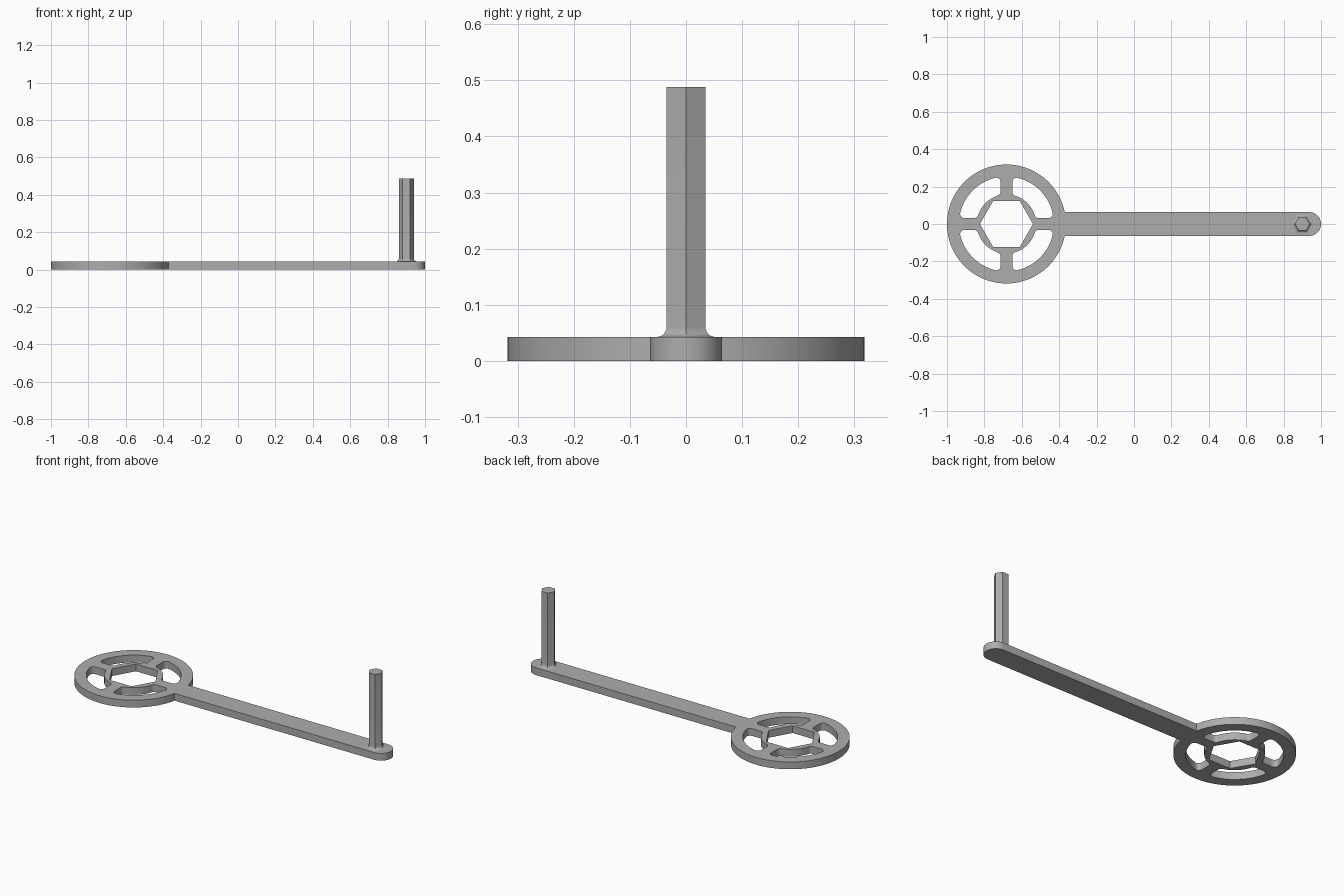
import bpy, bmesh
from math import sin, cos, pi, asin, sqrt, atan2

if "Cube" in bpy.data.objects:
    bpy.data.objects.remove(bpy.data.objects["Cube"])

THICK = 0.043
WHEEL_X, WHEEL_R = -0.682, 0.318
ARM = 0.064            # half width of the arm
PIN_X, PIN_R, PIN_TOP = 0.9, 0.04, 0.488

grey = bpy.data.materials.new("plain grey")
grey.use_nodes = True
colour = (0.42, 0.42, 0.42, 1)
grey.diffuse_color = colour
grey.node_tree.nodes["Principled BSDF"].inputs["Base Color"].default_value = colour


def arc(cx, cy, r, a, b, n):
    """Points on an arc from angle a to angle b."""
    return [(cx + r * cos(a + (b - a) * i / n), cy + r * sin(a + (b - a) * i / n))
            for i in range(n + 1)]


def finish(name, mesh):
    mesh.materials.clear()
    mesh.materials.append(grey)
    ob = bpy.data.objects.new(name, mesh)
    bpy.context.collection.objects.link(ob)
    bpy.ops.object.select_all(action='DESELECT')
    ob.select_set(True)
    bpy.context.view_layer.objects.active = ob
    bpy.ops.object.shade_smooth_by_angle(angle=pi / 6)
    return ob


def slot(inner, outer, half_spoke, f):
    """First-quadrant ring slot with rounded corners, about the origin."""
    k = half_spoke + f
    xo, xi = sqrt((outer - f) ** 2 - k * k), sqrt((inner + f) ** 2 - k * k)
    ao, ai = atan2(k, xo), atan2(k, xi)
    pts = arc(xi, k, f, pi + ai, 1.5 * pi, 6)
    pts += arc(xo, k, f, -pi / 2, ao, 6)
    pts += arc(0, 0, outer, ao, pi / 2 - ao, 20)[1:-1]
    pts += arc(k, xo, f, pi / 2 - ao, pi, 6)
    pts += arc(k, xi, f, pi, 1.5 * pi - ai, 6)
    pts += arc(0, 0, inner, pi / 2 - ai, ai, 14)[1:-1]
    return pts


# Flat body: wheel and arm outline, hexagonal opening and four slots
join = asin(ARM / WHEEL_R)
outline = arc(WHEEL_X, 0, WHEEL_R, join, 2 * pi - join, 96)
outline += arc(1 - ARM, 0, ARM, -pi / 2, pi / 2, 24)
loops = [outline, arc(WHEEL_X, 0, 0.142, 0, 2 * pi, 6)[:-1]]
quadrant = slot(0.158, 0.254, 0.032, 0.022)
for q in range(4):
    c, s = cos(q * pi / 2), sin(q * pi / 2)
    loops.append([(WHEEL_X + x * c - y * s, x * s + y * c) for x, y in quadrant])

curve = bpy.data.curves.new("body_profile", 'CURVE')
curve.dimensions = '2D'
curve.fill_mode = 'BOTH'
curve.extrude = THICK / 2
for loop in loops:
    spline = curve.splines.new('POLY')
    spline.points.add(len(loop) - 1)
    for p, (x, y) in zip(spline.points, loop):
        p.co = (x, y, 0, 1)
    spline.use_cyclic_u = True
helper = bpy.data.objects.new("body_profile", curve)
bpy.context.collection.objects.link(helper)
bpy.context.view_layer.update()
depsgraph = bpy.context.evaluated_depsgraph_get()
body = bpy.data.meshes.new_from_object(helper.evaluated_get(depsgraph))
bpy.data.objects.remove(helper)
bm = bmesh.new()
bm.from_mesh(body)
bmesh.ops.remove_doubles(bm, verts=bm.verts, dist=1e-5)
bmesh.ops.recalc_face_normals(bm, faces=bm.faces)
bmesh.ops.translate(bm, verts=bm.verts, vec=(0, 0, THICK / 2))
bm.to_mesh(body)
bm.free()
finish("wheel_and_arm", body)

# Hexagonal pin with a concave fillet at its foot
FILLET = 0.018
levels = [(PIN_R + FILLET * (1 - sin(t)), THICK + FILLET * (1 - cos(t)))
          for t in (i * pi / 12 for i in range(7))]
levels.append((PIN_R, PIN_TOP))
bm = bmesh.new()
rings = [[bm.verts.new((x, y, z)) for x, y in arc(PIN_X, 0, r, 0, 2 * pi, 6)[:-1]]
         for r, z in levels]
for low, high in zip(rings, rings[1:]):
    for i in range(6):
        j = (i + 1) % 6
        bm.faces.new((low[i], low[j], high[j], high[i]))
bm.faces.new(rings[-1])
bmesh.ops.recalc_face_normals(bm, faces=bm.faces)
pin = bpy.data.meshes.new("hex_pin")
bm.to_mesh(pin)
bm.free()
finish("hex_pin", pin)
